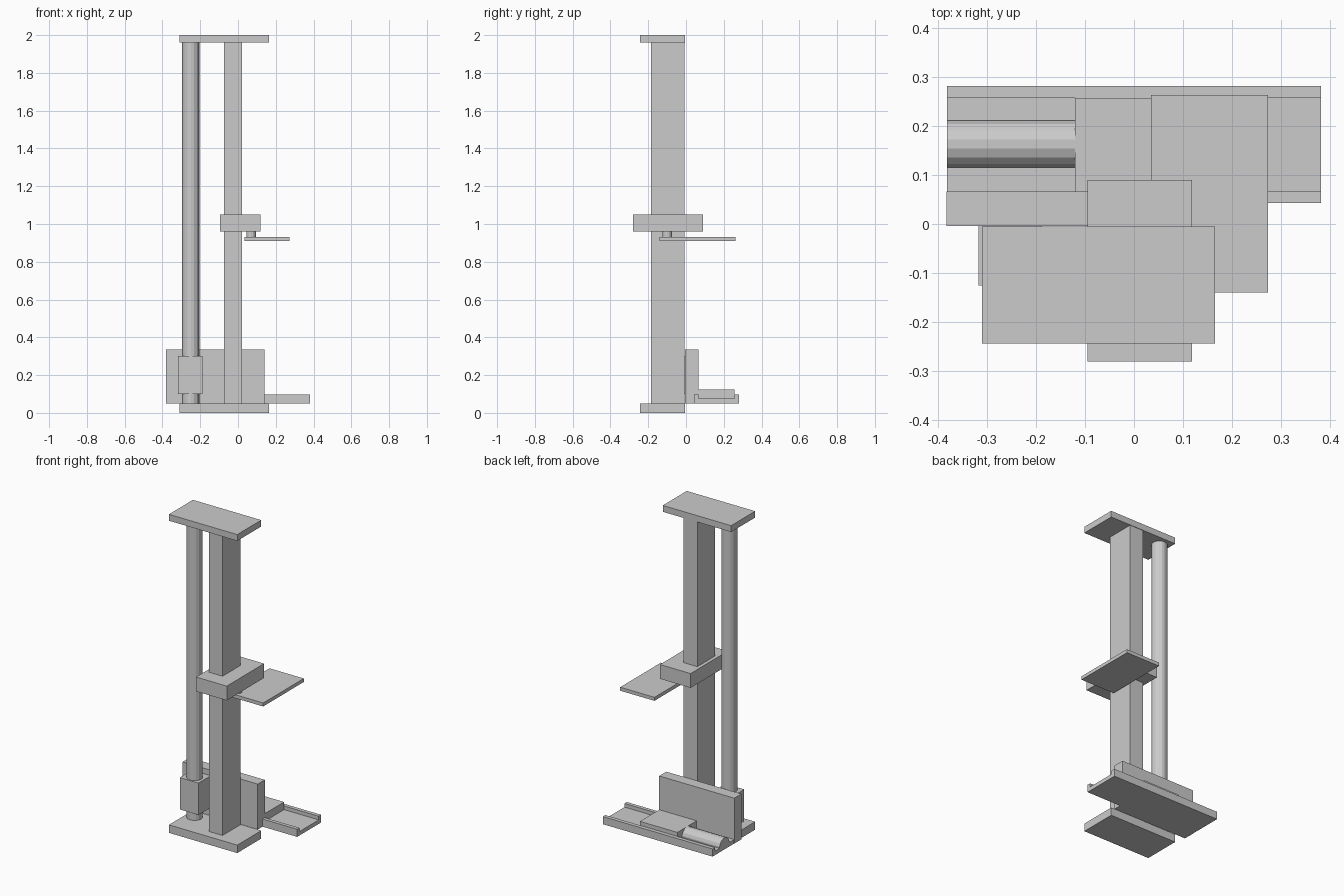
import bpy, bmesh, math

if "Cube" in bpy.data.objects:
    bpy.data.objects.remove(bpy.data.objects["Cube"])


def box(name, x, y, z):
    """Box from (min, max) pairs on each axis."""
    return profile(name, [(y[0], z[0]), (y[1], z[0]), (y[1], z[1]), (y[0], z[1])], x)


def profile(name, pts, x):
    """Extrude a closed y-z outline along x."""
    bm = bmesh.new()
    face = bm.faces.new([bm.verts.new((x[0], py, pz)) for py, pz in pts])
    ext = bmesh.ops.extrude_face_region(bm, geom=[face])
    verts = [g for g in ext["geom"] if isinstance(g, bmesh.types.BMVert)]
    bmesh.ops.translate(bm, verts=verts, vec=(x[1] - x[0], 0, 0))
    bmesh.ops.recalc_face_normals(bm, faces=bm.faces)
    mesh = bpy.data.meshes.new(name)
    bm.to_mesh(mesh)
    bm.free()
    obj = bpy.data.objects.new(name, mesh)
    bpy.context.collection.objects.link(obj)
    return obj


def rod(name, x, y, r, z):
    bpy.ops.mesh.primitive_cylinder_add(vertices=16, radius=r, depth=z[1] - z[0],
                                        location=(x, y, (z[0] + z[1]) / 2))
    bpy.context.object.name = name


# Frame: matching end plates, square column and drive rod
for name, z in (("base_plate", (0, 0.05)), ("top_plate", (1.96, 2.0))):
    box(name, (-0.31, 0.165), (-0.243, -0.005), z)
box("column", (-0.073, 0.022), (-0.185, -0.008), (0.05, 1.96))
rod("drive_rod", -0.25, -0.073, 0.046, (0.05, 1.96))

# Sliding carriage with its pin and platform
box("carriage", (-0.095, 0.118), (-0.28, 0.09), (0.96, 1.05))
rod("platform_pin", 0.069, -0.1, 0.025, (0.92, 1.045))
box("platform", (0.035, 0.273), (-0.14, 0.263), (0.91, 0.932))

# Lower bracket: clamp around the rod and upright wall
box("rod_clamp", (-0.317, -0.187), (-0.125, -0.003), (0.1, 0.3))
box("wall", (-0.382, 0.14), (-0.004, 0.066), (0.05, 0.335))

# Channel tray with raised rails
profile("tray", [(0.043, 0.05), (0.281, 0.05), (0.281, 0.098), (0.257, 0.098),
                 (0.257, 0.075), (0.066, 0.075), (0.066, 0.098), (0.043, 0.098)],
        (-0.381, 0.381))

# Slider block and half-round actuator lying in the tray
box("slider", (-0.12, 0.14), (0.066, 0.257), (0.075, 0.123))
R = 0.049
arc = [math.radians(11.25 + 22.5 * k) for k in range(8)]
hump = [(0.163 + R * math.cos(a), 0.075 + R * math.sin(a)) for a in arc]
hump += [(0.115, 0.07), (0.211, 0.07)]
profile("actuator", hump, (-0.381, -0.118))
